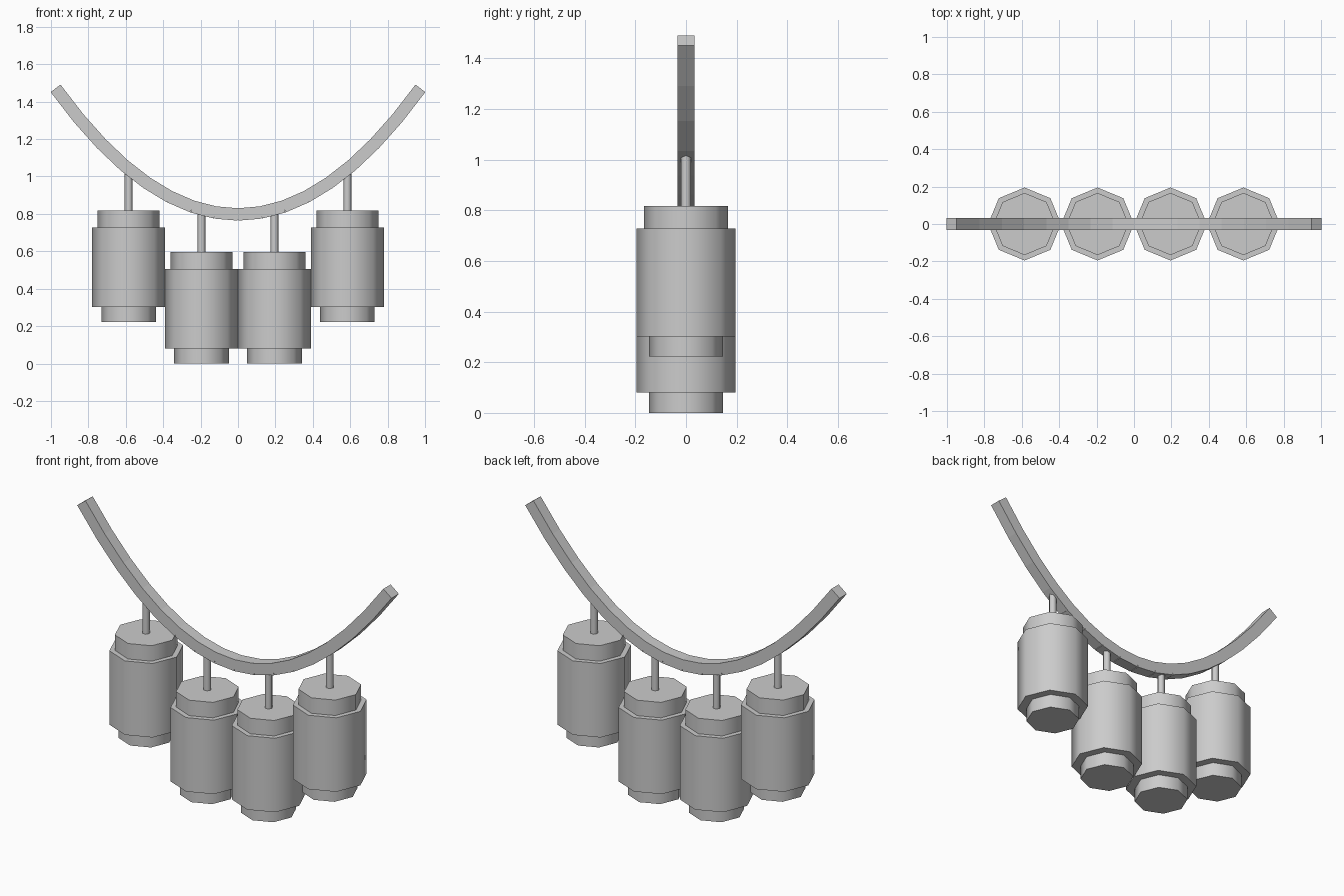
import bpy, math

if "Cube" in bpy.data.objects:
    bpy.data.objects.remove(bpy.data.objects["Cube"])

HALF = 0.974      # half span of the strap centre line
SEGS = 16


def sag(x):
    return 0.797 + 0.674 * (x / 0.975) ** 2


def prism(name, x, z0, z1, r, sides):
    bpy.ops.mesh.primitive_cylinder_add(vertices=sides, radius=r, depth=z1 - z0,
                                        location=(x, 0, (z0 + z1) / 2))
    ob = bpy.context.object
    ob.name = name
    # side faces smooth, rims sharp
    bpy.ops.object.shade_smooth_by_angle(angle=math.radians(65))
    return ob


# Sagging strap: short straight links following a parabola
for i in range(SEGS):
    xa = -HALF + 2 * HALF * i / SEGS
    xb = -HALF + 2 * HALF * (i + 1) / SEGS
    za, zb = sag(xa), sag(xb)
    bpy.ops.mesh.primitive_cube_add(
        size=1, location=((xa + xb) / 2, 0, (za + zb) / 2),
        rotation=(0, -math.atan2(zb - za, xb - xa), 0))
    link = bpy.context.object
    link.name = f"strap_link_{i + 1}"
    link.scale = (math.hypot(xb - xa, zb - za) * 1.02, 0.066, 0.066)

# Hanging canisters: foot, body, lid and hanger rod
for x, base in ((-0.585, 0.222), (-0.195, 0), (0.195, 0), (0.585, 0.222)):
    prism("canister_foot", x, base, base + 0.082, 0.146, 8)
    prism("canister_body", x, base + 0.08, base + 0.506, 0.195, 8)
    prism("canister_lid", x, base + 0.504, base + 0.595, 0.166, 8)
    # six-sided rod with its corners along x, ending inside the strap
    rod = prism("hanger_rod", x, base + 0.58, sag(x), 0.022, 6)
    rod.rotation_euler.z = math.radians(30)
